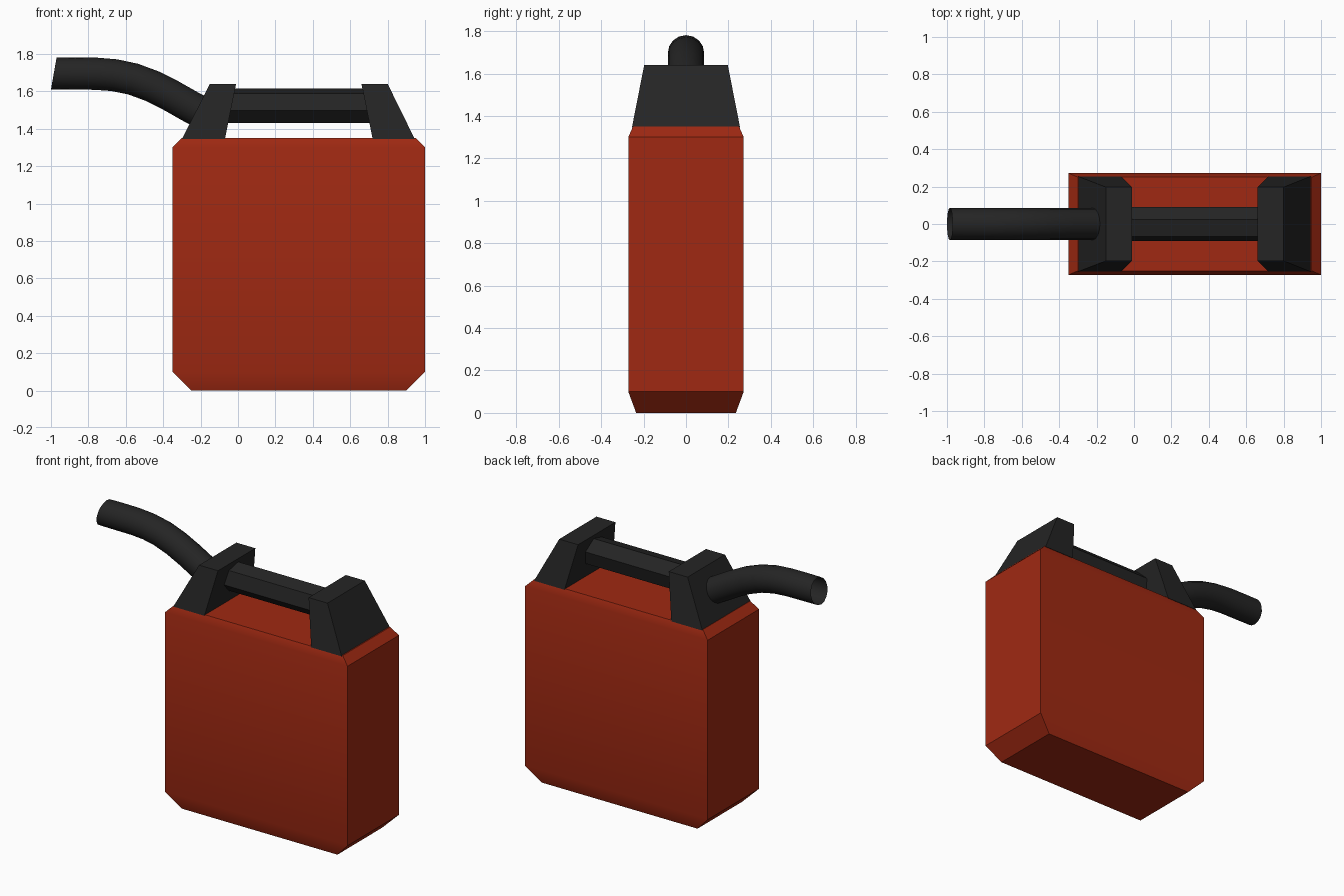
import bpy, bmesh, math
from mathutils import Vector

if "Cube" in bpy.data.objects:
    bpy.data.objects.remove(bpy.data.objects["Cube"])


def material(name, colour):
    m = bpy.data.materials.new(name)
    m.diffuse_color = (*colour, 1)
    m.use_nodes = True
    m.node_tree.nodes["Principled BSDF"].inputs["Base Color"].default_value = m.diffuse_color
    return m


red = material("can red", (0.35, 0.022, 0.006))
black = material("plastic black", (0.018, 0.018, 0.018))


def loft(name, rings, mat, caps=(True, True), angle=30):
    """Skin a list of point rings into one object."""
    bm = bmesh.new()
    rows = [[bm.verts.new(p) for p in r] for r in rings]
    n = len(rows[0])
    for a, b in zip(rows, rows[1:]):
        for i in range(n):
            j = (i + 1) % n
            bm.faces.new((a[i], a[j], b[j], b[i]))
    if caps[0]:
        bm.faces.new(rows[0][::-1])
    if caps[1]:
        bm.faces.new(rows[-1])
    bmesh.ops.recalc_face_normals(bm, faces=bm.faces)
    me = bpy.data.meshes.new(name)
    bm.to_mesh(me)
    bm.free()
    me.materials.append(mat)
    ob = bpy.data.objects.new(name, me)
    bpy.context.collection.objects.link(ob)
    bpy.ops.object.select_all(action='DESELECT')
    ob.select_set(True)
    bpy.context.view_layer.objects.active = ob
    bpy.ops.object.shade_smooth_by_angle(angle=math.radians(angle))
    return ob


def rect(x0, x1, y, z):
    return [(x0, -y, z), (x1, -y, z), (x1, y, z), (x0, y, z)]


# Fuel can body with chamfered top and bottom
loft("can_body", [rect(-0.25, 0.90, 0.235, 0), rect(-0.35, 1.0, 0.272, 0.10),
                  rect(-0.35, 1.0, 0.272, 1.30), rect(-0.30, 0.95, 0.25, 1.35)], red)

# Handle brackets
loft("spout_bracket", [rect(-0.30, -0.07, 0.255, 1.345), rect(-0.15, -0.01, 0.197, 1.64)], black)
loft("rear_bracket", [rect(0.72, 0.945, 0.255, 1.345), rect(0.66, 0.80, 0.197, 1.64)], black)

# Hexagonal grip bar, slightly rolled
grip = [math.radians(15 + 60 * i) for i in range(6)]
loft("grip", [[(x, 0.095 * math.cos(a), 1.522 + 0.095 * math.sin(a)) for a in grip]
              for x in (-0.06, 0.73)], black)

# Curved open spout: centre x, centre z, pitch of the section in degrees
path = [(-0.14, 1.46, -30), (-0.24, 1.51, -30), (-0.36, 1.578, -29), (-0.46, 1.628, -25),
        (-0.56, 1.665, -18), (-0.66, 1.686, -10), (-0.76, 1.694, -3),
        (-0.87, 1.695, 0), (-0.985, 1.695, -10)]
rings = []
for x, z, pitch in path:
    t = math.radians(-pitch)
    up = Vector((math.sin(t), 0, math.cos(t)))
    rings.append([Vector((x, 0, z)) + 0.086 * (Vector((0, math.cos(a), 0)) + up * math.sin(a))
                  for a in (math.tau * k / 16 for k in range(16))])
loft("spout", rings, black, caps=(True, False))
